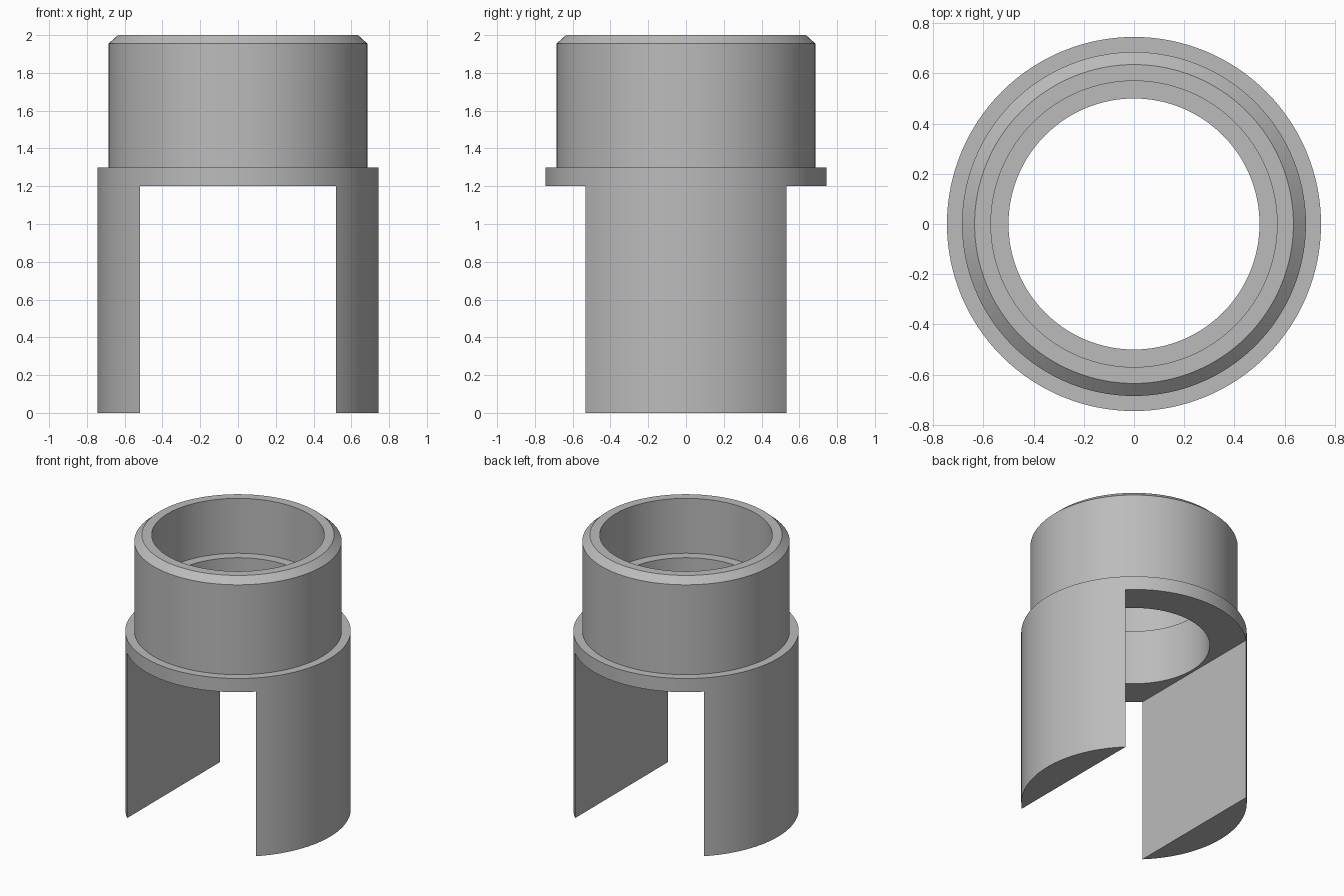
import bpy
import bmesh
import math

SEGMENTS = 128
BORE, RECESS, COLLAR, FLANGE = 0.5, 0.57, 0.685, 0.745
SLOT_HALF, SLOT_TOP = 0.52, 1.2

if "Cube" in bpy.data.objects:
    bpy.data.objects.remove(bpy.data.objects["Cube"], do_unlink=True)

# Single grey finish
grey = bpy.data.materials.new("plain_grey")
grey.use_nodes = True
color = (0.5, 0.5, 0.5, 1)
grey.diffuse_color = color
grey.node_tree.nodes["Principled BSDF"].inputs["Base Color"].default_value = color


def lathe(name, profile):
    """Revolve a closed (radius, height) profile about the z axis."""
    bm = bmesh.new()
    verts = [bm.verts.new((r, 0, z)) for r, z in profile]
    edges = [bm.edges.new((v, verts[i - 1])) for i, v in enumerate(verts)]
    bmesh.ops.spin(bm, geom=verts + edges, cent=(0, 0, 0), axis=(0, 0, 1),
                   angle=math.tau, steps=SEGMENTS, use_merge=True)
    bmesh.ops.remove_doubles(bm, verts=bm.verts, dist=1e-5)
    bmesh.ops.recalc_face_normals(bm, faces=bm.faces)
    mesh = bpy.data.meshes.new(name)
    bm.to_mesh(mesh)
    bm.free()
    mesh.materials.append(grey)
    obj = bpy.data.objects.new(name, mesh)
    bpy.context.collection.objects.link(obj)
    return obj


# Sleeve: stepped bore, chamfered collar, flange and skirt
sleeve = lathe("slotted_sleeve", [
    (BORE, 0), (FLANGE, 0), (FLANGE, 1.3), (COLLAR, 1.3), (COLLAR, 1.955),
    (0.635, 2), (RECESS, 2), (RECESS, 1.6), (BORE, 1.6)])

# Slot through the skirt, leaving two legs
bpy.ops.mesh.primitive_cube_add(size=2, location=(0, 0, SLOT_TOP - 1))
cutter = bpy.context.object
cutter.name = "slot_cutter"
cutter.scale = (SLOT_HALF, 1, 1)
cutter.hide_render = True
cutter.data.materials.append(grey)

slot = sleeve.modifiers.new("slot", "BOOLEAN")
slot.operation = "DIFFERENCE"
slot.solver = "EXACT"
slot.object = cutter

bpy.ops.object.select_all(action="DESELECT")
sleeve.select_set(True)
bpy.context.view_layer.objects.active = sleeve
bpy.ops.object.modifier_apply(modifier=slot.name)
bpy.data.objects.remove(cutter, do_unlink=True)
bpy.ops.object.shade_smooth_by_angle(angle=math.radians(30))
